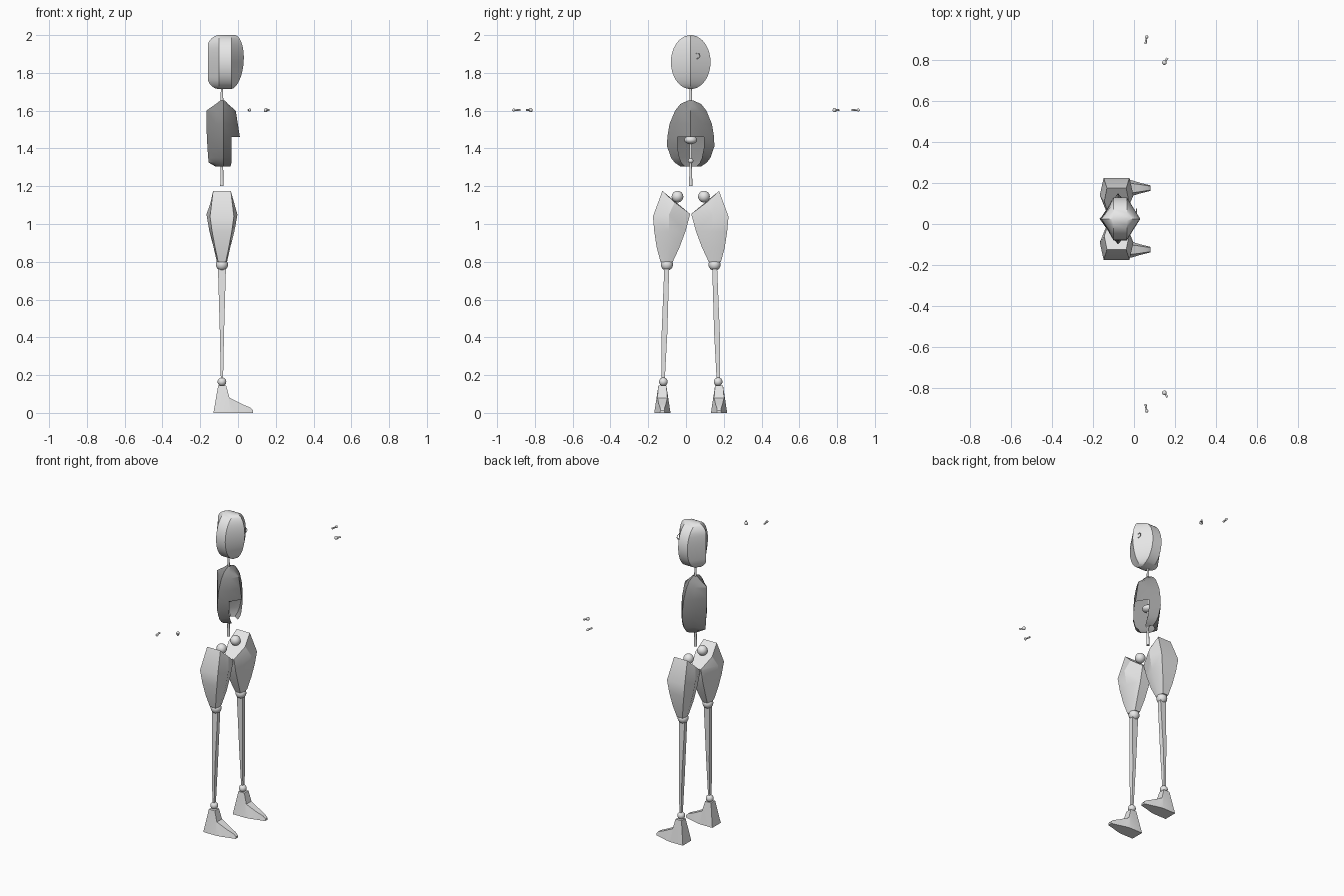
import bpy, bmesh, math
from mathutils import Vector

cube = bpy.data.objects.get("Cube")
if cube:
    bpy.data.objects.remove(cube)

MID = 0.025      # symmetry plane of the body
AXIS = -0.085    # depth of the joints


def material(name, value):
    mat = bpy.data.materials.new(name)
    mat.use_nodes = True
    colour = (value, value, value, 1)
    mat.diffuse_color = colour
    mat.node_tree.nodes["Principled BSDF"].inputs["Base Color"].default_value = colour
    return mat


light = material("light grey", 0.8)
dark = material("dark grey", 0.3)


def finish(name, bm, angle=30, mat=light):
    bmesh.ops.remove_doubles(bm, verts=bm.verts[:], dist=0.0001)
    bmesh.ops.recalc_face_normals(bm, faces=bm.faces[:])
    mesh = bpy.data.meshes.new(name)
    bm.to_mesh(mesh)
    bm.free()
    mesh.materials.append(mat)
    obj = bpy.data.objects.new(name, mesh)
    bpy.context.collection.objects.link(obj)
    bpy.ops.object.select_all(action='DESELECT')
    obj.select_set(True)
    bpy.context.view_layer.objects.active = obj
    bpy.ops.object.shade_smooth_by_angle(angle=math.radians(angle))
    return obj


def loft(name, rings, caps=True, skip=None, angle=30, mat=light):
    """Skin a list of rings; skip(row, column) leaves a face open."""
    bm = bmesh.new()
    rows = [[bm.verts.new(p) for p in ring] for ring in rings]
    n = len(rows[0])
    for r in range(len(rows) - 1):
        for c in range(n):
            if skip and skip(r, c):
                continue
            d = (c + 1) % n
            bm.faces.new((rows[r][c], rows[r][d], rows[r + 1][d], rows[r + 1][c]))
    if caps:
        bm.faces.new(rows[0])
        bm.faces.new(rows[-1])
    return finish(name, bm, angle, mat)


def ball(name, centre, radius, squash=1):
    bm = bmesh.new()
    bmesh.ops.create_uvsphere(bm, u_segments=20, v_segments=12, radius=radius)
    for v in bm.verts:
        v.co = Vector((v.co.x, v.co.y, v.co.z * squash)) + Vector(centre)
    return finish(name, bm, 60)


def bone(name, a, b, r1, r2, sides=8):
    a, b = Vector(a), Vector(b)
    turn = (b - a).to_track_quat('Z', 'Y')
    def ring(p, r):
        return [p + turn @ Vector((r * math.cos(t), r * math.sin(t), 0))
                for t in (2 * math.pi * (i + .5) / sides for i in range(sides))]
    return loft(name, [ring(a, r1), ring(b, r2)], angle=50)


def section_ring(z, half_outline):
    """Closed symmetric ring from (x, half width) pairs, back ridge to front ridge."""
    one = [(x, MID - w, z) for x, w in half_outline]
    other = [(x, MID + w, z) for x, w in half_outline[-2:0:-1]]
    return one + other


# Head: an oval disc with ridged face and back
rings = []
for i in range(17):
    t = math.pi * (.03 + .94 * i / 16)
    up, out = math.cos(t), math.sin(t)
    rings.append(section_ring(1.857 + .143 * up, [
        (-.10 - .06 * min(1, 1.4 * out), 0), (-.10, .105 * out),
        (-.035, .105 * out), (-.03 + .06 * out + .01 * up, 0)]))
loft("head", rings, angle=25)

# Small eye ring on the face
bpy.ops.mesh.primitive_torus_add(location=(.012, .06, 1.89), rotation=(0, math.pi / 2, 0),
                                 major_radius=.014, minor_radius=.002,
                                 major_segments=16, minor_segments=6)
eye = bpy.context.object
eye.name = "eye_ring"
eye.data.materials.append(light)

# Rib cage: pointed at the sides, open below the breastbone
# Rows: height, back ridge, front ridge, half width, half depth of the middle strip
profile = [(1.655, -.092, -.076, .012, .004), (1.635, -.118, -.053, .055, .018),
           (1.60, -.168, -.012, .083, .036), (1.53, -.167, -.001, .112, .04),
           (1.46, -.165, .01, .124, .04), (1.41, -.162, .01, .125, .04),
           (1.35, -.158, .01, .104, .04), (1.325, -.155, .01, .085, .04),
           (1.305, -.12, .01, .055, .034)]
loft("rib_cage", [section_ring(z, [(b, 0), (-.078 - d, w * .57), (-.078, w),
                                   (-.074 + d, w * .57), (f, 0)]) for z, b, f, w, d in profile],
     caps=False, skip=lambda r, c: r >= 4 and c in (3, 4), angle=25, mat=dark)

# Spine and neck
bone("neck", (AXIS, MID, 1.64), (AXIS, MID, 1.74), .008, .006)
bone("upper_spine", (AXIS, MID, 1.34), (AXIS, MID, 1.65), .007, .007)
bone("lower_spine", (AXIS, MID, 1.20), (AXIS, MID, 1.335), .010, .006)
ball("chest_joint", (AXIS, MID, 1.445), .034, .65)
ball("spine_joint", (AXIS, MID, 1.335), .014)

for side, s in (("right", -1), ("left", 1)):
    def at(x, y, z):
        return (x, MID + s * y, z)

    def section(outer, middle, inner):
        """Thigh ring from (half depth, sideways distance, height) triples."""
        ring = [at(AXIS + h, y, z) for h, y, z in (outer, middle, inner)]
        return ring + [at(AXIS - h, y, z) for h, y, z in (inner, middle, outer)]

    # Thigh
    loft(side + "_thigh", [
        section((.047, .15, 1.175), (.06, .085, 1.115), (.035, .005, 1.055)),
        section((.063, .20, 1.04), (.082, .115, 1.05), (.037, .005, 1.045)),
        section((.052, .193, .96), (.066, .115, .96), (.033, .028, .96)),
        section((.036, .18, .875), (.044, .118, .875), (.028, .06, .875)),
        section((.020, .16, .80), (.027, .127, .80), (.018, .095, .80))])

    # Joints
    ball(side + "_hip_joint", at(AXIS, .07, 1.145), .031)
    ball(side + "_knee_joint", at(AXIS, .126, .785), .032)
    ball(side + "_ankle_joint", at(AXIS, .145, .165), .023)

    # Shin
    loft(side + "_shin", [
        [at(AXIS + i * hx, y + j * hy, z) for i, j in ((-1, -1), (1, -1), (1, 1), (-1, 1))]
        for z, y, hx, hy in ((.765, .127, .021, .013), (.42, .139, .011, .015),
                             (.18, .146, .006, .009))])

    # Foot: sections from heel to toe as (sole x, half width, top x, half width, height)
    loft(side + "_foot", [
        [at(xb, .15 + wb, 0), at(xb, .15 - wb, 0), at(xt, .15 - wt, top), at(xt, .15 + wt, top)]
        for xb, wb, xt, wt, top in ((-.13, .043, -.105, .021, .145), (-.04, .043, -.063, .021, .145),
                                    (-.01, .038, -.045, .026, .08), (.03, .026, .02, .019, .047),
                                    (.075, .015, .065, .012, .028), (.08, .013, .08, .010, .012))],
         angle=35)

    # Fingertip bones, the right thumb a little further out
    thumb = .787 if s > 0 else .823
    for name, a, b, r in (("middle", (.062, .912), (.056, .878), .008),
                          ("thumb", (.148, thumb), (.163, thumb + .022), .011)):
        start, end = ((x, s * y, 1.603) for x, y in (a, b))
        bone(f"{side}_{name}_tip", start, end, .004, .006)
        ball(f"{side}_{name}_joint", start, r)
